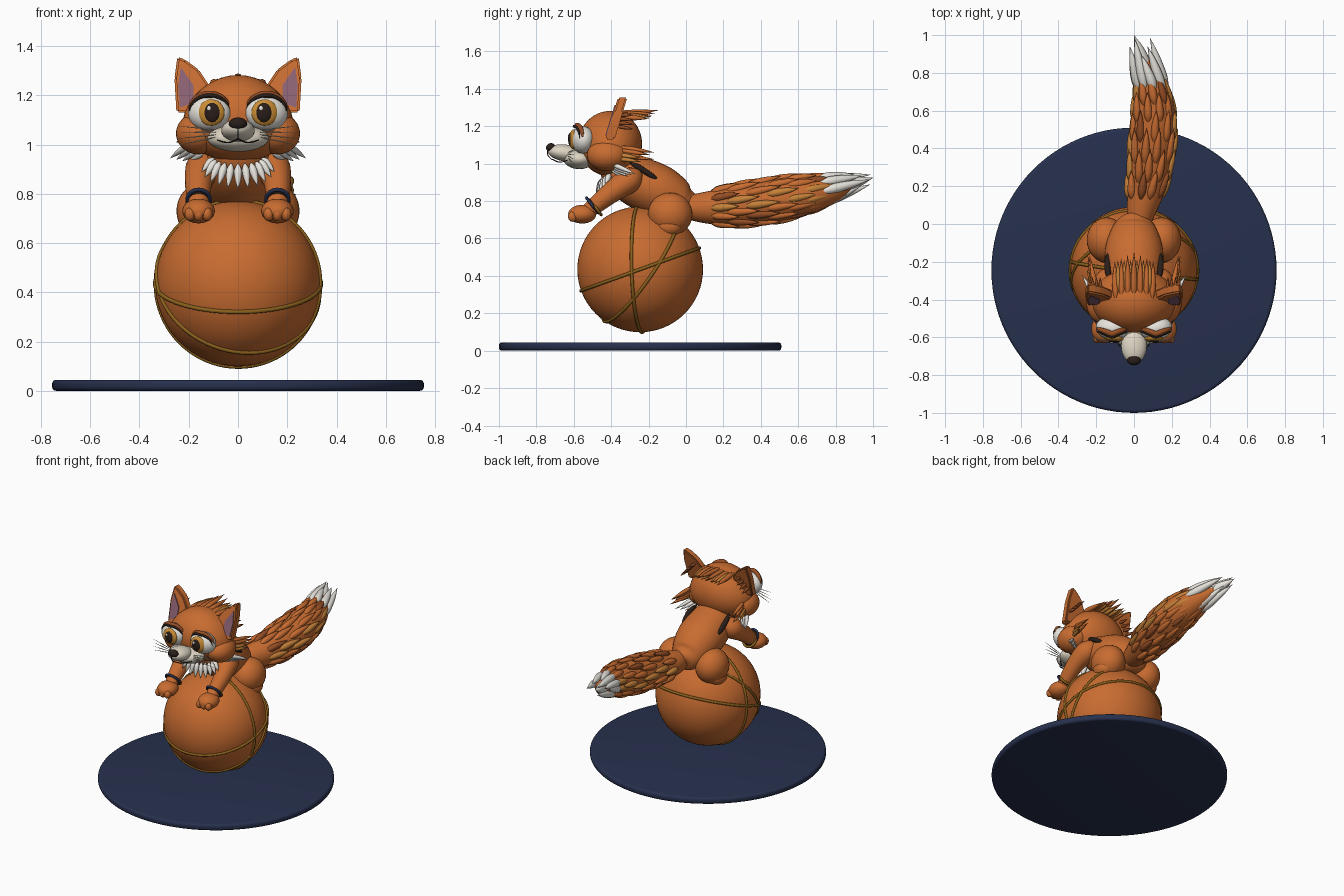
import bpy, bmesh, math, random
from mathutils import Vector, Matrix

random.seed(4)
if "Cube" in bpy.data.objects:
    bpy.data.objects.remove(bpy.data.objects["Cube"])


def material(name, *rgb):
    m = bpy.data.materials.new(name)
    m.use_nodes = True
    m.diffuse_color = (*rgb, 1)
    m.node_tree.nodes["Principled BSDF"].inputs["Base Color"].default_value = (*rgb, 1)
    return m


ORANGE = material("orange fur", 0.58, 0.15, 0.03)
RUST = material("rust", 0.30, 0.075, 0.018)
OCHRE = material("ochre fur", 0.56, 0.22, 0.04)
GOLD = material("dark gold", 0.26, 0.12, 0.012)
CREAM = material("cream", 0.72, 0.66, 0.54)
WHITE = material("white", 0.85, 0.82, 0.76)
DARK = material("dark brown", 0.022, 0.013, 0.01)
NAVY = material("navy", 0.02, 0.03, 0.075)
MAUVE = material("mauve", 0.26, 0.12, 0.17)
AMBER = material("amber", 0.6, 0.27, 0.035)


def finish(name, bm, mat, angle=60):
    bmesh.ops.recalc_face_normals(bm, faces=bm.faces)
    mesh = bpy.data.meshes.new(name)
    bm.to_mesh(mesh)
    bm.free()
    mesh.materials.append(mat)
    ob = bpy.data.objects.new(name, mesh)
    bpy.context.collection.objects.link(ob)
    bpy.ops.object.select_all(action="DESELECT")
    ob.select_set(True)
    bpy.context.view_layer.objects.active = ob
    bpy.ops.object.shade_smooth_by_angle(angle=math.radians(angle))
    return ob


def ball(name, loc, size, mat, rot=(0, 0, 0), segs=32):
    bm = bmesh.new()
    bmesh.ops.create_uvsphere(bm, u_segments=segs, v_segments=segs // 2, radius=1)
    ob = finish(name, bm, mat)
    ob.location, ob.scale, ob.rotation_euler = loc, size, rot
    return ob


def smooth_path(pts, steps):
    # Catmull-Rom through (x, y, z, radius) points
    p = [Vector(q) for q in pts]
    p = [p[0]] + p + [p[-1]]
    out = []
    for a, b, c, d in zip(p, p[1:], p[2:], p[3:]):
        for i in range(steps):
            t = i / steps
            out.append((2 * b + (c - a) * t + (2 * a - 5 * b + 4 * c - d) * t * t
                        + (3 * b - a - 3 * c + d) * t ** 3) / 2)
    return out + [p[-1]]


def add_tube(bm, pts, sides=20, steps=5, wide=1.0):
    path = smooth_path(pts, steps)
    rings = []
    for i, q in enumerate(path):
        tan = (path[min(i + 1, len(path) - 1)] - path[max(i - 1, 0)]).to_3d().normalized()
        up = Vector((0, 0, 1)) if abs(tan.z) < 0.95 else Vector((0, 1, 0))
        side = tan.cross(up).normalized()
        nor = side.cross(tan)
        r = max(q.w, 0.0008)
        angles = [math.tau * k / sides for k in range(sides)]
        rings.append([bm.verts.new(q.to_3d() + side * r * wide * math.cos(a) + nor * r * math.sin(a))
                      for a in angles])
    for r0, r1 in zip(rings, rings[1:]):
        for k in range(sides):
            bm.faces.new((r0[k - 1], r0[k], r1[k], r1[k - 1]))
    bm.faces.new(rings[0])
    bm.faces.new(rings[-1])


def tube(name, pts, mat, **kw):
    bm = bmesh.new()
    add_tube(bm, pts, **kw)
    return finish(name, bm, mat)


def tufts(name, spikes, mat):
    # each spike: base, tip, radius
    bm = bmesh.new()
    for base, tip, r in spikes:
        a, b = Vector(base), Vector(tip)
        add_tube(bm, [(*a.lerp(b, t), r * f) for t, f in ((0, .3), (.25, 1), (.65, .75), (1, 0))],
                 sides=8, steps=3)
    return finish(name, bm, mat)


def ring(name, loc, normal, radius, thick, mat, segs=80):
    rot = Vector(normal).to_track_quat("Z", "Y")
    bpy.ops.mesh.primitive_torus_add(location=loc, rotation=rot.to_euler(), major_radius=radius,
                                     minor_radius=thick, major_segments=segs, minor_segments=8)
    ob = bpy.context.object
    ob.name = name
    ob.data.materials.append(mat)
    bpy.ops.object.shade_smooth()


# Round base
bm = bmesh.new()
bmesh.ops.create_cone(bm, cap_ends=True, segments=96, radius1=.755, radius2=.755, depth=.045,
                      matrix=Matrix.Translation((0, -.245, .0225)))
rims = [e for e in bm.edges if abs(e.verts[0].co.z - e.verts[1].co.z) < .001]
bmesh.ops.bevel(bm, geom=rims, offset=.017, segments=4, affect="EDGES", profile=.5)
finish("base_disc", bm, NAVY, 40)

# Ball with bands
CENTRE = (0, -.245, .435)
ball("play_ball", CENTRE, (.336,) * 3, ORANGE, segs=64)
for n in ((0, -.34, .94), (.136, .99, .03), (-.19, .77, -.53)):
    ring("ball_band", CENTRE, n, .337, .009, GOLD)

# Body
tube("body", [(0, .055, .775, 0), (0, .04, .78, .06), (0, -.02, .79, .105), (0, -.14, .85, .14),
              (0, -.27, .91, .135), (0, -.36, .97, .11), (0, -.41, 1.02, .07)],
     ORANGE, sides=32, wide=1.1)

# Head
bm = bmesh.new()
bmesh.ops.create_uvsphere(bm, u_segments=40, v_segments=24, radius=1)
for v in bm.verts:
    z = v.co.z
    v.co = Vector((v.co.x * (.222 - .03 * z), -.405 + v.co.y * .17, 1.107 + z * .175))
finish("head", bm, ORANGE)

# Muzzle, nose and mouth
ball("muzzle", (0, -.57, 1.025), (.125, .085, .054), CREAM)
ball("snout", (0, -.645, 1.057), (.068, .095, .045), CREAM, (math.radians(-8), 0, 0))
ball("nose", (0, -.722, 1.085), (.037, .026, .025), DARK)
tube("nose_line", [(0, -.741, 1.07, .003), (0, -.738, 1.045, .003), (0, -.715, 1.02, .003)],
     DARK, sides=6)

for s, side in ((1, "left"), (-1, "right")):
    # Face
    ball(side + "_cheek", (s * .16, -.42, 1.045), (.092, .11, .085), ORANGE)
    ball(side + "_eye", (s * .116, -.553, 1.128), (.087, .062, .073), WHITE, (0, 0, s * .15))
    ball(side + "_iris", (s * .108, -.6, 1.13), (.054, .024, .054), AMBER, (0, 0, s * .1))
    ball(side + "_pupil", (s * .106, -.614, 1.13), (.033, .016, .04), DARK, (0, 0, s * .1))
    ball(side + "_eye_glint", (s * .106 - .012, -.627, 1.147), (.009, .005, .01), WHITE, segs=12)
    arc = [math.radians(a) for a in range(5, 176, 17)]
    for part, y, r, z, mat in (("eyelid", -.582, .015, 1.134, RUST), ("lash", -.598, .008, 1.13, DARK)):
        tube(side + "_" + part,
             [(s * .116 + .082 * math.cos(a), y + .03 * abs(math.cos(a)), z + .07 * math.sin(a),
               r * math.sin(a) ** .6) for a in arc], mat, sides=10, steps=3)
    tube(side + "_mouth", [(0, -.712, 1.022, .003), (s * .04, -.675, 1.008, .003),
                           (s * .085, -.636, 1.018, .002)], DARK, sides=6)
    tufts(side + "_whiskers", [((s * .09, -.63, 1.03 + .01 * i), (s * (.23 + .01 * (i % 2)), -.6, 1.0 + .025 * i), .0025)
                               for i in range(4)], CREAM)

    # Ear
    for part, outline, front, back, mat in (
            ("ear", ((.11, 1.23), (.16, 1.305), (.215, 1.345), (.246, 1.357), (.258, 1.27), (.25, 1.13), (.19, 1.13)),
             -.025, .025, ORANGE),
            ("inner_ear", ((.18, 1.24), (.232, 1.315), (.243, 1.24), (.236, 1.15), (.18, 1.17)), -.031, -.024, MAUVE)):
        bm = bmesh.new()
        rows = [[bm.verts.new((s * x, -.385 + (z - 1.2) * .3 + d, z)) for x, z in outline]
                for d in (front, back)]
        for row in rows:
            bm.faces.new(row)
        for k in range(len(outline)):
            bm.faces.new((rows[0][k - 1], rows[0][k], rows[1][k], rows[1][k - 1]))
        if part == "ear":
            bmesh.ops.bevel(bm, geom=bm.edges[:], offset=.008, segments=2, affect="EDGES")
        finish(side + "_" + part, bm, mat, 50)
    tufts(side + "_ear_tufts", [((s * (.235 - .02 * i), -.37, 1.2 + .02 * i),
                                 (s * (.24 - .02 * i), -.28, 1.185 + .025 * i), .01) for i in range(4)], RUST)

    # Cheek and neck fur
    tufts(side + "_cheek_fur", [((s * .2, -.36, 1.09 - .017 * i), (s * (.235 + .01 * (i % 2)), -.17 - .025 * (i % 3), 1.06 - .012 * i), .013)
                                for i in range(4)], ORANGE)
    tufts(side + "_ochre_fur", [((s * .2, -.38, 1.05 - .02 * i), (s * .25, -.24, 1.03 - .02 * i), .012)
                                for i in range(2)], OCHRE)
    tufts(side + "_neck_fur", [((s * (.2 - .02 * i), -.4, 1.0 - .01 * i), (s * (.275 - .025 * i), -.27 - .02 * i, .945 - .006 * i), .013)
                               for i in range(4)], WHITE)
    tube(side + "_back_stripe", [(s * .125, -.3, 1.005, .004), (s * .137, -.26, .985, .015),
                                 (s * .14, -.19, .94, .015), (s * .13, -.14, .905, .004)], DARK, sides=10)

    # Front leg and paw
    tube(side + "_arm", [(s * .12, -.25, .95, .03), (s * .14, -.3, .915, .068), (s * .16, -.4, .845, .056),
                         (s * .16, -.5, .765, .043), (s * .16, -.55, .735, .03)], ORANGE)
    ball(side + "_paw", (s * .16, -.555, .73), (.066, .075, .05), ORANGE)
    for i in (-1, 0, 1):
        ball(side + "_toe", (s * .16 + i * .035, -.605, .717), (.022, .026, .028), ORANGE, segs=16)
    for d, mat in ((0, DARK), (.013, GOLD), (-.012, NAVY)):
        ring(side + "_bracelet", (s * .16, -.493 + d, .772 - d * .75), (0, -.8, -.6), .045, .008, mat, 32)

    # Haunch and hind paw
    ball(side + "_haunch", (s * .145, -.085, .73), (.105, .12, .115), ORANGE)
    ball(side + "_hind_paw", (s * .185, -.09, .665), (.055, .07, .055), ORANGE)

# Mane and chest ruff
tufts("mane", [((.032 * i, -.4, 1.262 - .003 * abs(i)), (.034 * i, -.15 - .016 * abs(i), 1.285 - .015 * abs(i)), .017)
               for i in range(-3, 4)], ORANGE)
tufts("mane_highlights", [((.032 * i + .016, -.36, 1.255), (.034 * i + .016, -.19, 1.25), .014)
                          for i in range(-3, 3)], OCHRE)
ruff = [math.radians(a) for a in range(-80, 81, 16)]
tufts("chest_ruff", [((.1 * math.sin(a), -.4 - .05 * math.cos(a), .95 - .03 * math.cos(a)),
                      (.15 * math.sin(a), -.42 - .06 * math.cos(a), .905 - .085 * math.cos(a)), .016)
                     for a in ruff], WHITE)

# Tail
TAIL = [(.02, -.04, .77, .05), (.04, .08, .765, .08), (.07, .2, .77, .098), (.09, .35, .785, .112),
        (.105, .52, .81, .115), (.105, .66, .835, .1), (.08, .8, .865, .065), (.05, .88, .885, .02)]
tube("tail", TAIL, ORANGE, sides=28)
core = smooth_path(TAIL, 6)


def tail_point(i, a, out):
    q = core[min(i, len(core) - 1)]
    return q.to_3d() + Vector((math.cos(a), -.1, math.sin(a))) * q.w * out


locks = {ORANGE: [], OCHRE: [], RUST: []}
for row, i in enumerate(range(9, 33, 4)):
    for k in range(10):
        a = math.tau * (k + row % 2 / 2) / 10 + random.uniform(-.1, .1)
        mat = OCHRE if abs(math.sin(a)) < .35 else random.choice((ORANGE, ORANGE, ORANGE, RUST))
        locks[mat].append((tail_point(i, a, .9), tail_point(i + 7, a, 1.12), .022))
for mat, spikes in locks.items():
    tufts("tail_locks", spikes, mat)
tip = Vector((.01, .985, .915))
tips = [(tail_point(32, math.tau * k / 9, .85),
         tip + Vector((.055 * math.cos(math.tau * k / 9) + .02, -.045 * (k % 3), .03 * math.sin(math.tau * k / 9))), .026)
        for k in range(9)]
tufts("tail_tip", tips + [((.08, .78, .86), (0, 1.0, .925), .035)], WHITE)
